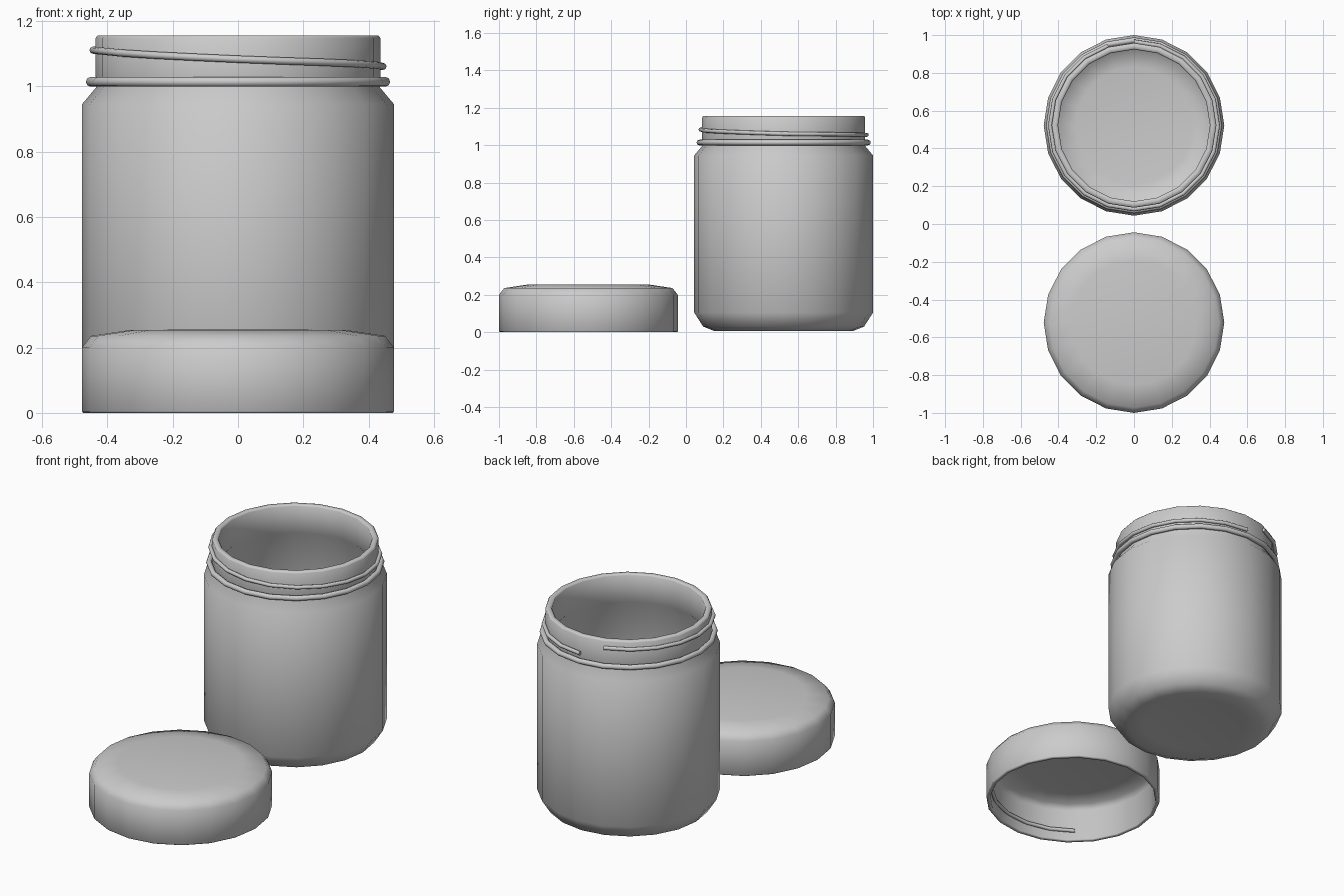
import bpy, bmesh, math

if "Cube" in bpy.data.objects:
    bpy.data.objects.remove(bpy.data.objects["Cube"])

SIDES = 20
STEP = 2 * math.pi / SIDES
JAR_Y, LID_Y = 0.522, -0.522


def finish(name, bm, y):
    bmesh.ops.remove_doubles(bm, verts=bm.verts, dist=1e-5)
    bmesh.ops.recalc_face_normals(bm, faces=bm.faces)
    me = bpy.data.meshes.new(name)
    bm.to_mesh(me)
    bm.free()
    ob = bpy.data.objects.new(name, me)
    ob.location.y = y
    bpy.context.collection.objects.link(ob)
    bpy.ops.object.select_all(action='DESELECT')
    ob.select_set(True)
    bpy.context.view_layer.objects.active = ob
    bpy.ops.object.shade_smooth_by_angle(angle=math.radians(55))
    return ob


def lathe(name, profile, y, closed=False):
    """Spin an (r, z) profile around the vertical axis."""
    bm = bmesh.new()
    vs = [bm.verts.new((r, 0, z)) for r, z in profile]
    es = [bm.edges.new(p) for p in zip(vs, vs[1:])]
    if closed:
        es.append(bm.edges.new((vs[-1], vs[0])))
    bmesh.ops.spin(bm, geom=vs + es, cent=(0, 0, 0), axis=(0, 0, 1),
                   angle=2 * math.pi, steps=SIDES)
    return finish(name, bm, y)


def thread(name, radius, thick, start, heights, count, y):
    """Capped octagonal tube along a rising arc; heights are spread evenly."""
    bm = bmesh.new()
    prev = None
    for i in range(count + 1):
        a = (start + i) * STEP
        t = i / count * (len(heights) - 1)
        k = min(int(t), len(heights) - 2)
        z = heights[k] + (heights[k + 1] - heights[k]) * (t - k)
        ring = []
        for j in range(8):
            b = j * math.pi / 4
            r = radius + thick * math.cos(b)
            ring.append(bm.verts.new((r * math.cos(a), r * math.sin(a),
                                      z + thick * math.sin(b))))
        if prev:
            for j in range(8):
                n = (j + 1) % 8
                bm.faces.new((prev[j], prev[n], ring[n], ring[j]))
        if i in (0, count):
            bm.faces.new(ring)
        prev = ring
    return finish(name, bm, y)


# Jar body: underside, outer wall, neck, rim, then the hollow inside
lathe("jar_body", [
    (0, 0.018), (0.28, 0.016), (0.37, 0.006), (0.43, 0.03), (0.478, 0.105),
    (0.478, 0.945), (0.432, 1.0), (0.436, 1.015), (0.436, 1.148),
    (0.43, 1.156), (0.408, 1.156), (0.402, 1.148), (0.402, 0.995),
    (0.445, 0.935), (0.445, 0.11), (0.405, 0.05), (0.31, 0.035), (0, 0.035)], JAR_Y)

# Collar ring under the thread
lathe("neck_ring", [
    (0.451 + 0.015 * math.cos(k * math.pi / 4), 1.014 + 0.015 * math.sin(k * math.pi / 4))
    for k in range(8)], JAR_Y, closed=True)

# Jar thread, one turn with a single gap at the back
thread("jar_thread", 0.444, 0.011, 6, [1.115, 1.11, 1.08, 1.06, 1.055], 19, JAR_Y)

# Lid shell: rounded top, outer wall, rim, inner wall and ceiling
lathe("lid", [
    (0, 0.256), (0.33, 0.254), (0.45, 0.236), (0.478, 0.2), (0.478, 0.005),
    (0.474, 0.0), (0.459, 0.0), (0.455, 0.005), (0.455, 0.19), (0.43, 0.218),
    (0.32, 0.232), (0, 0.234)], LID_Y)

# Thread inside the lid
thread("lid_thread", 0.449, 0.011, 12.7, [0.06, 0.075], 5, LID_Y)
